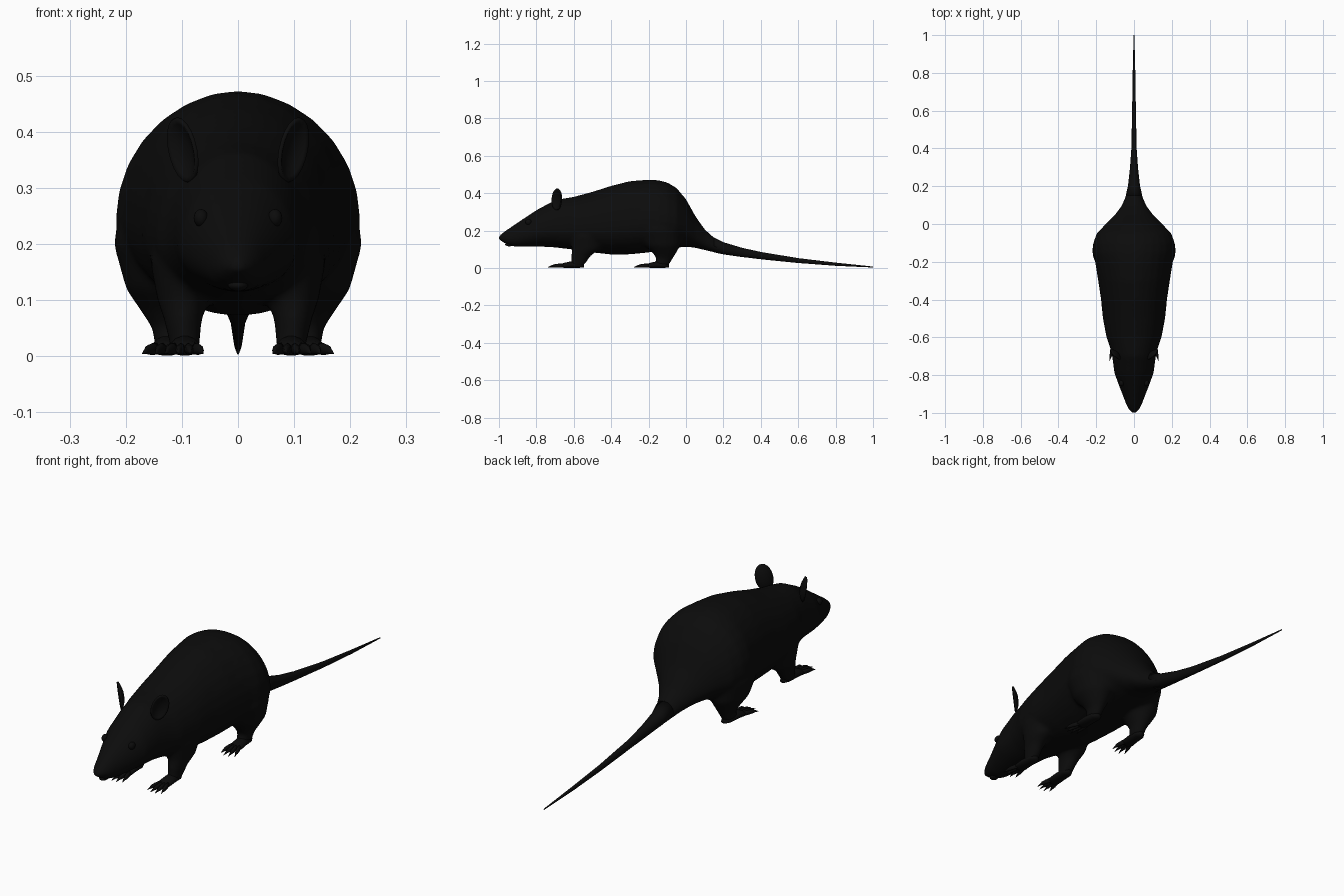
import bpy, bmesh, math
from mathutils import Vector

if "Cube" in bpy.data.objects:
    bpy.data.objects.remove(bpy.data.objects["Cube"])

fur = bpy.data.materials.new("black fur")
fur.diffuse_color = (0.0035, 0.0035, 0.0035, 1)
fur.use_nodes = True
fur.node_tree.nodes["Principled BSDF"].inputs["Base Color"].default_value = fur.diffuse_color


def finish(bm, name, angle=50):
    """Turn a bmesh into a smooth shaded object."""
    bmesh.ops.recalc_face_normals(bm, faces=bm.faces)
    for f in bm.faces:
        f.smooth = True
    me = bpy.data.meshes.new(name)
    bm.to_mesh(me)
    bm.free()
    me.materials.append(fur)
    ob = bpy.data.objects.new(name, me)
    bpy.context.collection.objects.link(ob)
    return ob


def loft(bm, rings):
    """Skin a list of point rings and cap both ends."""
    rows = [[bm.verts.new(p) for p in r] for r in rings]
    n = len(rows[0])
    for a, b in zip(rows, rows[1:]):
        for i in range(n):
            j = (i + 1) % n
            bm.faces.new((a[i], a[j], b[j], b[i]))
    bm.faces.new(rows[0])
    bm.faces.new(rows[-1])


def ring_y(x, y, w, bottom, top, low=0.4, n=28):
    """Upright egg shaped ring, widest at the fraction low of its height."""
    c = bottom + (top - bottom) * low
    pts = []
    for i in range(n):
        a = 2 * math.pi * i / n
        s = math.sin(a)
        pts.append((x + w * math.cos(a), y, c + s * ((top - c) if s > 0 else (c - bottom))))
    return pts


def ring_z(x, y, z, rx, ry, n=20):
    """Flat ring for the legs."""
    return [(x + rx * math.cos(2 * math.pi * i / n),
             y + ry * math.sin(2 * math.pi * i / n), z) for i in range(n)]


# torso stations: y, half width, bottom, top
torso = [
    (-1.0, .012, .150, .172), (-.985, .026, .142, .185), (-.96, .040, .128, .203),
    (-.92, .055, .115, .230), (-.85, .082, .114, .277), (-.79, .104, .115, .316),
    (-.70, .116, .110, .363), (-.65, .128, .104, .373), (-.60, .146, .098, .381),
    (-.50, .165, .083, .408), (-.40, .175, .072, .440), (-.30, .190, .073, .465),
    (-.20, .206, .083, .473), (-.15, .218, .092, .470), (-.10, .216, .100, .458),
    (-.05, .198, .108, .428), (0, .150, .114, .368), (.05, .100, .108, .278),
    (.10, .064, .096, .207), (.15, .044, .084, .163)]
tail = [(.20, .032, .073, .138), (.30, .021, .059, .108), (.40, .014, .047, .086),
        (.60, .010, .027, .053), (.80, .007, .012, .029), (1.0, .002, .003, .008)]

# thigh and shoulder columns: x, y, z, half width, half depth
front_leg = [(.09, -.53, .25, .04, .06), (.095, -.53, .17, .062, .092),
             (.098, -.535, .10, .046, .075), (.098, -.562, .065, .034, .052),
             (.096, -.572, .035, .029, .042), (.094, -.585, .008, .026, .034)]
hind_leg = [(.09, -.13, .34, .05, .06), (.11, -.14, .28, .098, .11),
            (.118, -.14, .20, .104, .12), (.126, -.125, .12, .074, .095),
            (.124, -.115, .08, .049, .062), (.122, -.115, .05, .031, .044),
            (.122, -.135, .01, .026, .040)]

# body with legs blended into one skin
bm = bmesh.new()
loft(bm, [ring_y(0, *s) for s in torso + tail[:2]])
for side in (-1, 1):
    for leg in (front_leg, hind_leg):
        loft(bm, [ring_z(side * s[0], *s[1:]) for s in leg])
body = finish(bm, "body")
remesh = body.modifiers.new("blend", 'REMESH')
remesh.mode = 'VOXEL'
remesh.voxel_size = 0.009
remesh.use_smooth_shade = True
smooth = body.modifiers.new("soften", 'SMOOTH')
smooth.factor = 0.5
smooth.iterations = 7

# tapering tail
bm = bmesh.new()
loft(bm, [ring_y(0, *s, low=.5, n=16) for s in torso[-1:] + tail])
finish(bm, "tail")


def foot(name, side, x, heel, toe, splay):
    """Flat paw with four clawed toes fanning from its front edge."""
    bm = bmesh.new()
    ball = toe + 0.075
    steps = [(0, .012, .004, .02), (.2, .025, .001, .034), (.6, .027, .001, .036),
             (.9, .029, .001, .028), (1.05, .022, .003, .019)]
    loft(bm, [ring_y(side * (x + splay * t * .5), heel + (ball - heel) * t, w, b, h, n=14)
              for t, w, b, h in steps])
    for k in range(4):
        u = (k - 1.5) / 1.5
        x0, x1 = x + splay * .4 + u * .020, x + splay + u * .034
        tip = toe + .014 * abs(u) ** 2
        toe_steps = [(-.2, .008, .003, .024), (.25, .0085, .002, .023),
                     (.55, .007, .003, .020), (.7, .004, .004, .016), (1, .001, .004, .006)]
        loft(bm, [ring_y(side * (x0 + (x1 - x0) * t), ball + (tip - ball) * t, w, b, h, n=8)
                  for t, w, b, h in toe_steps])
    finish(bm, name)


def ball_part(name, centre, radii):
    bm = bmesh.new()
    bmesh.ops.create_uvsphere(bm, u_segments=16, v_segments=10, radius=1)
    for v in bm.verts:
        v.co = Vector([c + r * q for c, r, q in zip(centre, radii, v.co)])
    finish(bm, name)


def ear(name, side):
    """Cupped oval shell facing forward and outward."""
    bm = bmesh.new()
    centre = Vector((side * .100, -.692, .367))
    across = Vector((side * .67, .74, 0))
    up = Vector((side * .18, .03, 1)).normalized()
    out = Vector((side * .74, -.67, 0))
    rows = []
    for r in (.3, .6, .85, 1):
        rows.append([bm.verts.new(centre + across * .036 * r * math.cos(a)
                                  + up * .058 * r * math.sin(a) - out * .016 * (1 - r * r))
                     for a in (2 * math.pi * i / 20 for i in range(20))])
    bm.faces.new(rows[0])
    for a, b in zip(rows, rows[1:]):
        for i in range(20):
            j = (i + 1) % 20
            bm.faces.new((a[i], a[j], b[j], b[i]))
    ob = finish(bm, name)
    shell = ob.modifiers.new("thickness", 'SOLIDIFY')
    shell.thickness = 0.007
    shell.offset = 0


# paired parts
for side, word in ((-1, "left"), (1, "right")):
    foot(word + "_front_foot", side, .094, -.545, -.74, .002)
    foot(word + "_hind_foot", side, .122, -.09, -.28, .014)
    ear(word + "_ear", side)
    ball_part(word + "_eye", (side * .066, -.842, .246), (.013, .017, .016))

# nose tip and lower lip
ball_part("nose", (0, -.985, .163), (.018, .014, .013))
ball_part("lower_lip", (0, -.945, .126), (.018, .022, .010))
